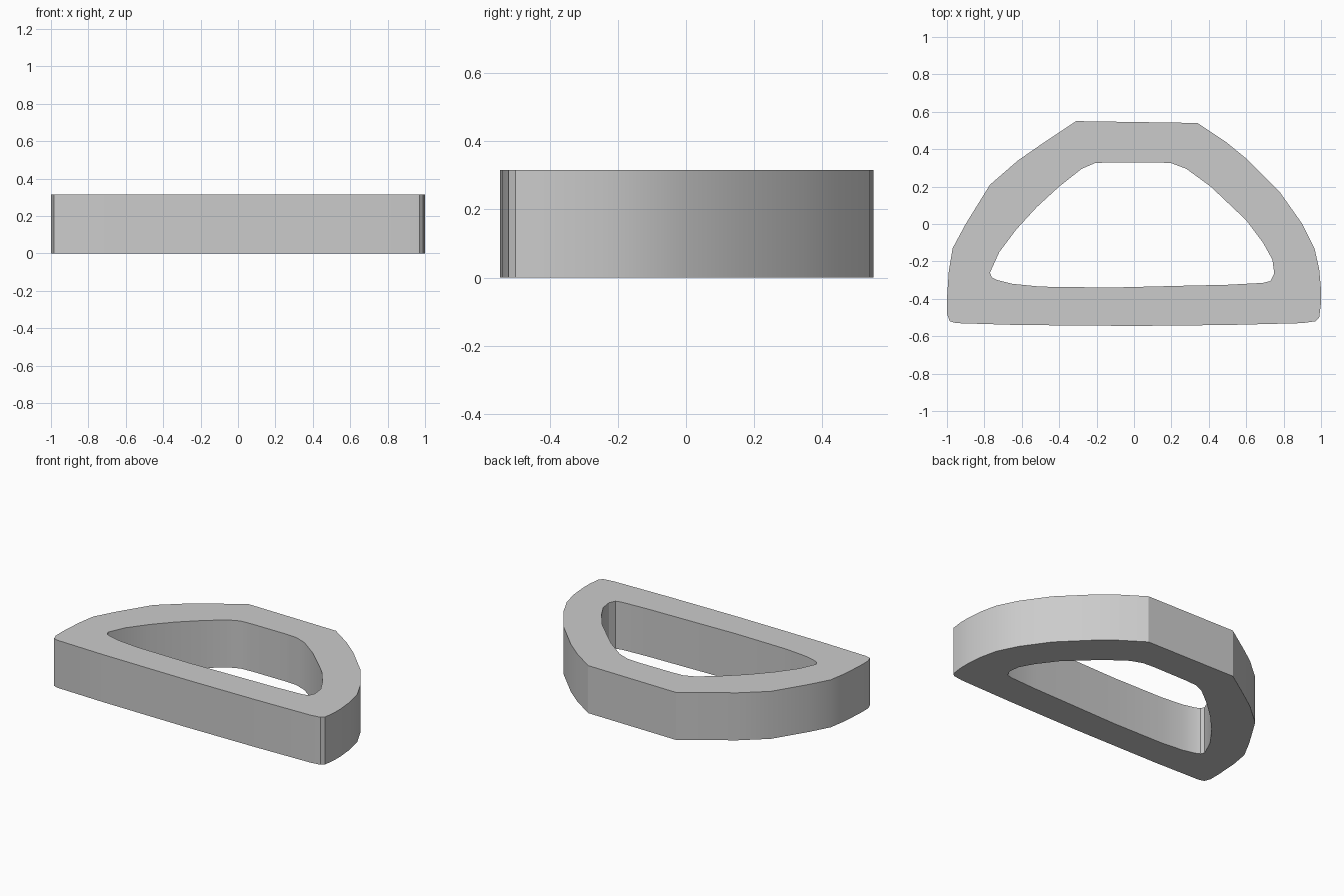
import bpy
import bmesh

HEIGHT = 0.315

# Remove the default object
default = bpy.data.objects.get("Cube")
if default:
    bpy.data.objects.remove(default, do_unlink=True)

# Plan outlines of the ring, in hundredths of a unit, counterclockwise
OUTER = [(-95, -53), (-62, -54), (0, -54.5), (50, -54), (90, -53), (97, -52),
         (99, -50), (100, -42), (100, -35), (99, -24), (96.5, -13), (90, 0),
         (78, 17), (60, 35), (49, 44), (34, 54), (-31, 55), (-49, 43),
         (-62, 34), (-77, 21), (-90, 0), (-97, -13), (-99, -25), (-100, -40),
         (-100, -48), (-98.5, -52)]
INNER = [(-77, -26), (-76, -28.5), (-73, -30), (-65, -32), (-50, -33.5),
         (-13, -34), (27, -33), (50, -32.5), (69, -31.5), (73, -30.5),
         (75, -26.5), (74, -19), (69, -10), (60, 2), (41, 20), (28, 29.5),
         (20, 32.5), (12, 33), (-13, 33), (-21, 32.5), (-28, 29.5),
         (-40, 20), (-52, 9), (-63, -3), (-72, -15)]


def make_material(name, colour):
    material = bpy.data.materials.new(name)
    material.use_nodes = True
    material.diffuse_color = colour
    shader = material.node_tree.nodes["Principled BSDF"]
    shader.inputs["Base Color"].default_value = colour
    return material


def add_loop(bm, outline):
    """Draw a closed outline on the ground and return its edges."""
    verts = [bm.verts.new((x / 100, y / 100, 0)) for x, y in outline]
    return [bm.edges.new((v, verts[i - 1])) for i, v in enumerate(verts)]


def make_ring(name, outlines, height, material):
    """Fill between the outlines, then raise the face into a solid ring."""
    bm = bmesh.new()
    edges = [edge for outline in outlines for edge in add_loop(bm, outline)]
    bmesh.ops.triangle_fill(bm, edges=edges, use_beauty=True)
    raised = bmesh.ops.extrude_face_region(bm, geom=bm.faces[:], use_keep_orig=True)
    top = [item for item in raised["geom"] if isinstance(item, bmesh.types.BMVert)]
    bmesh.ops.translate(bm, verts=top, vec=(0, 0, height))
    bmesh.ops.recalc_face_normals(bm, faces=bm.faces[:])
    mesh = bpy.data.meshes.new(name)
    bm.to_mesh(mesh)
    bm.free()
    mesh.materials.append(material)
    ring = bpy.data.objects.new(name, mesh)
    bpy.context.collection.objects.link(ring)
    return ring


# Solid D-shaped ring with soft walls and crisp rims
grey = make_material("light grey", (0.6, 0.6, 0.6, 1))
ring = make_ring("d_ring", (OUTER, INNER), HEIGHT, grey)

bpy.ops.object.select_all(action="DESELECT")
ring.select_set(True)
bpy.context.view_layer.objects.active = ring
bpy.ops.object.shade_smooth_by_angle(angle=0.5)
